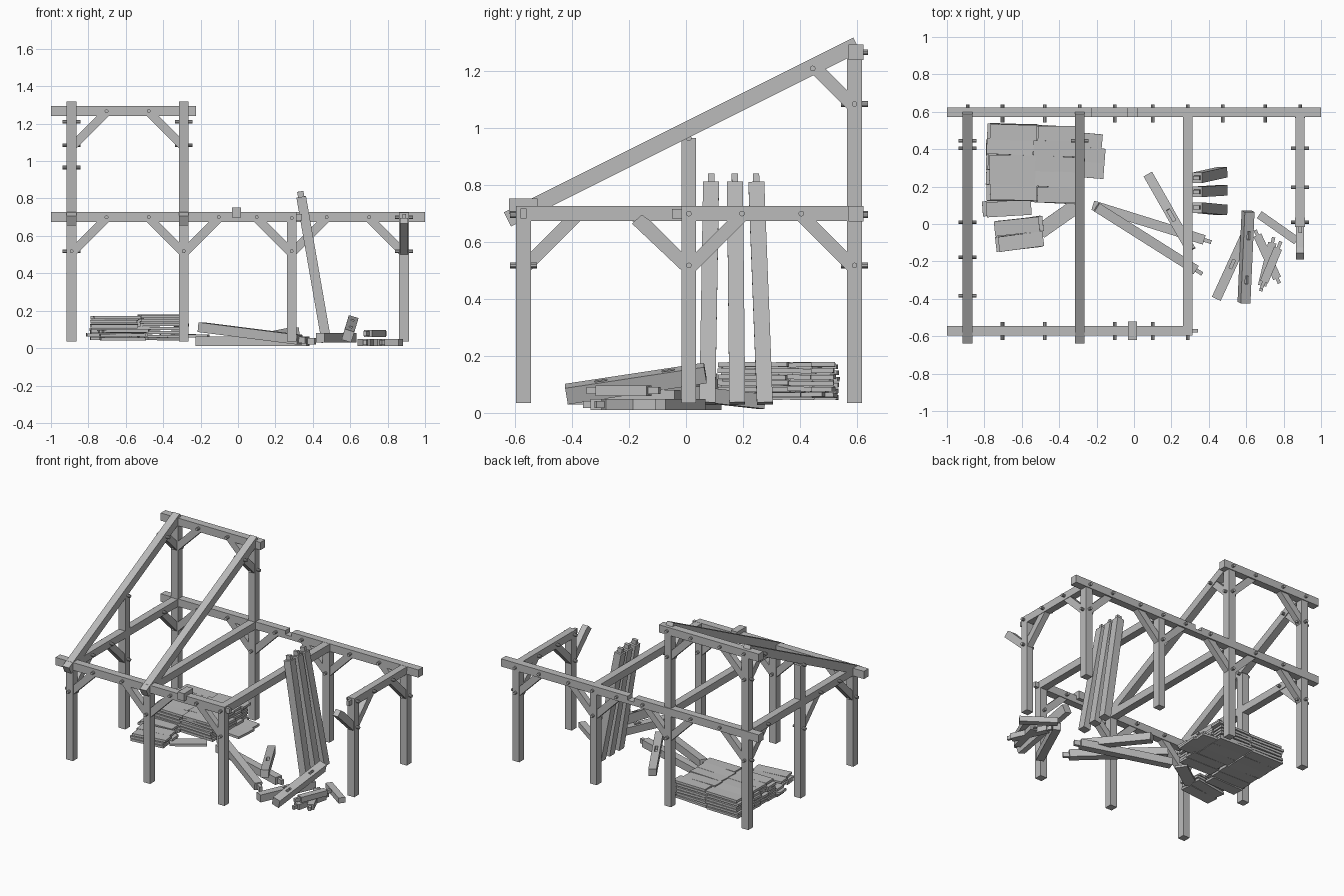
import bpy, bmesh, math, random
from mathutils import Vector, Matrix

if "Cube" in bpy.data.objects:
    bpy.data.objects.remove(bpy.data.objects["Cube"], do_unlink=True)

random.seed(4)
UP = Vector((0, 0, 1))
W = 0.052                              # standard timber size
LEFT, MID, RIGHT, END = -0.89, -0.29, 0.287, 0.888
FRONT, CENTRE, BACK = -0.571, 0.01, 0.592
GROUND, BEAM, TOP = 0.035, 0.7, 1.267

grey = bpy.data.materials.new("timber grey")
grey.use_nodes = True
grey.diffuse_color = (0.5, 0.5, 0.5, 1)
grey.node_tree.nodes["Principled BSDF"].inputs["Base Color"].default_value = (0.5, 0.5, 0.5, 1)


def finish(name, bm):
    bmesh.ops.recalc_face_normals(bm, faces=bm.faces)
    mesh = bpy.data.meshes.new(name)
    bm.to_mesh(mesh)
    bm.free()
    mesh.materials.append(grey)
    ob = bpy.data.objects.new(name, mesh)
    bpy.context.collection.objects.link(ob)
    return ob


def frame(a, b):
    """Matrix at the middle of a-b with its X axis along the timber."""
    a, b = Vector(a), Vector(b)
    x = (b - a).normalized()
    y = Vector((0, 1, 0)) if abs(x.z) > 0.9 else UP.cross(x)
    y = (y - x * y.dot(x)).normalized()
    m = Matrix((x, y, x.cross(y))).transposed().to_4x4()
    return Matrix.Translation((a + b) / 2) @ m, (b - a).length


def add_box(bm, m, size, offset=(0, 0, 0)):
    bmesh.ops.create_cube(bm, size=1, matrix=m @ Matrix.Translation(offset) @ Matrix.Diagonal((*size, 1)))


def timber(name, a, b, w=W, h=W, tenon=0.0, roll=0.0, start_tenon=0.0):
    bm = bmesh.new()
    m, length = frame(a, b)
    m = m @ Matrix.Rotation(roll, 4, 'X')
    add_box(bm, m, (length, w, h))
    for t, side in ((tenon, 1), (start_tenon, -1)):
        if t:
            add_box(bm, m, (t, w * 0.4, h * 0.65), (side * (length + t) / 2, 0, 0))
    ob = finish(name, bm)
    ob["length"] = length
    return ob, m


def mortise(part, along, size):
    """Cut a slot down into a timber at a distance along from its middle."""
    ob, m = part
    bm = bmesh.new()
    add_box(bm, m, size, (along, 0, W / 2))
    cutter = finish(ob.name + "_cutter", bm)
    cutter.hide_render = True
    cutter.display_type = 'WIRE'
    mod = ob.modifiers.new("mortise", 'BOOLEAN')
    mod.object = cutter
    mod.solver = 'EXACT'
    bpy.context.view_layer.update()
    baked = bpy.data.meshes.new_from_object(ob.evaluated_get(bpy.context.evaluated_depsgraph_get()))
    ob.modifiers.clear()
    ob.data = baked
    bpy.data.objects.remove(cutter, do_unlink=True)


def peg(x, y, z, axis):
    d = Vector(axis)
    m = Matrix.Translation((x, y, z)) @ d.to_track_quat('Z', 'Y').to_matrix().to_4x4()
    bm = bmesh.new()
    bmesh.ops.create_cone(bm, cap_ends=True, segments=10, radius1=0.01, radius2=0.01, depth=0.096, matrix=m)
    finish("peg", bm)


BRACE = [(0.02, -0.205), (0.02, -0.14), (0.135, -0.025), (0.2, -0.025)]
RAFTER_BRACE = [(0.02, -0.205), (0.02, -0.14), (0.1, -0.06), (0.165, -0.06)]
LOOSE_BRACE = [(0.02, -0.205), (0.02, -0.14), (0.135, -0.025), (0.165, -0.004), (0.2, -0.035)]


def brace(x, y, z, direction, profile=BRACE, peg_up=(0.187, 0.0), thick=0.042):
    """Diagonal brace from a post at x, y to the beam at height z, with its pegs."""
    d = Vector(direction)
    n = d.cross(UP)
    base = Vector((x, y, z))
    bm = bmesh.new()
    vs = [bm.verts.new(base + d * u + UP * v - n * thick / 2) for u, v in profile]
    face = bm.faces.new(vs)
    ext = bmesh.ops.extrude_face_region(bm, geom=[face])
    bmesh.ops.translate(bm, vec=n * thick, verts=[v for v in ext["geom"] if isinstance(v, bmesh.types.BMVert)])
    finish("brace", bm)
    peg(x, y, z - 0.182, n)
    if peg_up:
        peg(*(base + d * peg_up[0] + UP * peg_up[1]), n)


# Posts
for x, y, top in ((LEFT, FRONT, BEAM), (MID, FRONT, BEAM), (RIGHT, FRONT, BEAM),
                  (LEFT, BACK, 1.29), (MID, BACK, 1.29), (RIGHT, BACK, BEAM), (END, BACK, BEAM),
                  (LEFT, CENTRE, 0.965), (END, CENTRE, 0.726)):
    timber("post", (x, y, GROUND), (x, y, top))

# Long wall beams with an open notch at the middle
for name, y, end, tenon in (("front_beam", FRONT, 0.312, 0.03), ("back_beam", BACK + 0.005, 1.0, 0)):
    beam = timber(name, (-1, y, BEAM), (end, y, BEAM), h=0.054, tenon=tenon)
    mortise(beam, -0.008 - (end - 1) / 2, (0.05, 0.1, 0.054))
timber("upper_back_beam", (-1, BACK + 0.005, TOP), (-0.225, BACK + 0.005, TOP), h=0.054)

# Cross beams
for x in (LEFT, MID, RIGHT):
    timber("tie_beam", (x, FRONT, BEAM), (x, BACK, BEAM))
timber("end_tie_beam", (END, BACK, BEAM), (END, -0.016, BEAM), w=0.048, tenon=0.033)

# Sloping rafters
for x in (LEFT, MID):
    timber("rafter", (x, -0.627, 0.68), (x, 0.6, 1.293), h=0.056)
    peg(x, BACK, TOP, (0, 1, 0))
    brace(x, BACK, TOP, (0, -1, 0), RAFTER_BRACE, (0.147, -0.057))

# Wall braces
for x, d in ((LEFT, 1), (MID, -1), (MID, 1), (RIGHT, -1)):
    for y in (FRONT, BACK):
        brace(x, y, BEAM, (d, 0, 0))
for x, d in ((RIGHT, 1), (END, -1)):
    brace(x, BACK, BEAM, (d, 0, 0))
for x, d in ((LEFT, 1), (MID, -1)):
    brace(x, BACK, TOP, (d, 0, 0))

# Cross frame braces at both ends
brace(LEFT, FRONT, BEAM, (0, 1, 0))
brace(LEFT, BACK, BEAM, (0, -1, 0))
brace(LEFT, CENTRE, BEAM, (0, -1, 0))
brace(END, BACK, BEAM, (0, -1, 0))
brace(END, CENTRE, BEAM, (0, 1, 0))
brace(END, CENTRE, BEAM, (0, -1, 0), LOOSE_BRACE, None)
peg(LEFT, CENTRE, 0.965, (1, 0, 0))
peg(END, CENTRE, BEAM, (1, 0, 0))
for x, y in ((LEFT, FRONT), (RIGHT, FRONT), (RIGHT, BACK), (END, BACK)):
    peg(x, y, BEAM - 0.005, (0, 1, 0))

# Three timbers leaning on the cross beam
for low, high in ((0.075, 0.088), (0.18, 0.172), (0.277, 0.247)):
    timber("leaning_timber", (0.473, low, 0.033), (0.338, high, 0.808), w=0.056, tenon=0.03)

# Timbers lying on the ground
part = timber("long_timber", (-0.2, 0.09, 0.112), (0.33, -0.245, 0.045), tenon=0.04)
timber("long_timber", (-0.22, 0.1, 0.037), (0.375, -0.085, 0.037), tenon=0.04)
part = timber("slotted_timber", (0.075, 0.265, 0.04), (0.305, -0.14, 0.085))
mortise(part, 0.02, (0.07, 0.018, 0.05))
part = timber("slotted_timber", (0.44, -0.4, 0.055), (0.61, -0.03, 0.055))
mortise(part, 0.0, (0.05, 0.015, 0.05))
part = timber("propped_timber", (0.588, -0.42, 0.066), (0.61, 0.068, 0.14), w=0.054, h=0.06, roll=0.3)
for s in (-0.12, 0.12):
    mortise(part, s, (0.045, 0.016, 0.05))

# Loose braces in a heap
for a, b, t in (((0.66, -0.06, 0.03), (0.765, -0.29, 0.03), 0.03),
                ((0.77, -0.13, 0.078), (0.695, -0.31, 0.078), 0.04),
                ((0.67, 0.05, 0.03), (0.87, -0.09, 0.03), 0),
                ((0.74, -0.1, 0.03), (0.685, -0.33, 0.03), 0.03)):
    timber("loose_brace", a, b, w=0.045, h=0.038, tenon=t, start_tenon=t)


def plank(x, y, z, angle=0.0, length=0.25, width=0.084):
    bm = bmesh.new()
    jitter = [random.uniform(-1, 1) for _ in range(5)]
    m = (Matrix.Translation((x + jitter[0] * 0.012, y + jitter[1] * 0.004, z))
         @ Matrix.Rotation(angle + jitter[2] * 0.03, 4, 'Z')
         @ Matrix.Rotation(jitter[3] * 0.012, 4, 'Y') @ Matrix.Rotation(jitter[4] * 0.03, 4, 'X'))
    add_box(bm, m, (length, width, 0.016))
    finish("plank", bm)


# Plank stack in two columns
for layer in range(6):
    z = 0.055 + layer * 0.0215
    for row in range(5):
        y = 0.16 + row * 0.081
        plank(-0.655, y + 0.008, z, -0.03)
        plank(-0.4, y - 0.004, z + 0.007, -0.03)
for y in (0.29, 0.37, 0.45):
    plank(-0.29, y, 0.065, -0.08)

# Loose planks beside the stack
for layer in range(3):
    plank(-0.68, 0.085, 0.05 + layer * 0.02, 0.04, 0.24, 0.08)
    for s in (-0.04, 0.04):
        plank(-0.615, -0.052 + s, 0.05 + layer * 0.02, 0.13, 0.24, 0.08)
plank(-0.4, 0.025, 0.05, 0.6, 0.24, 0.08)
